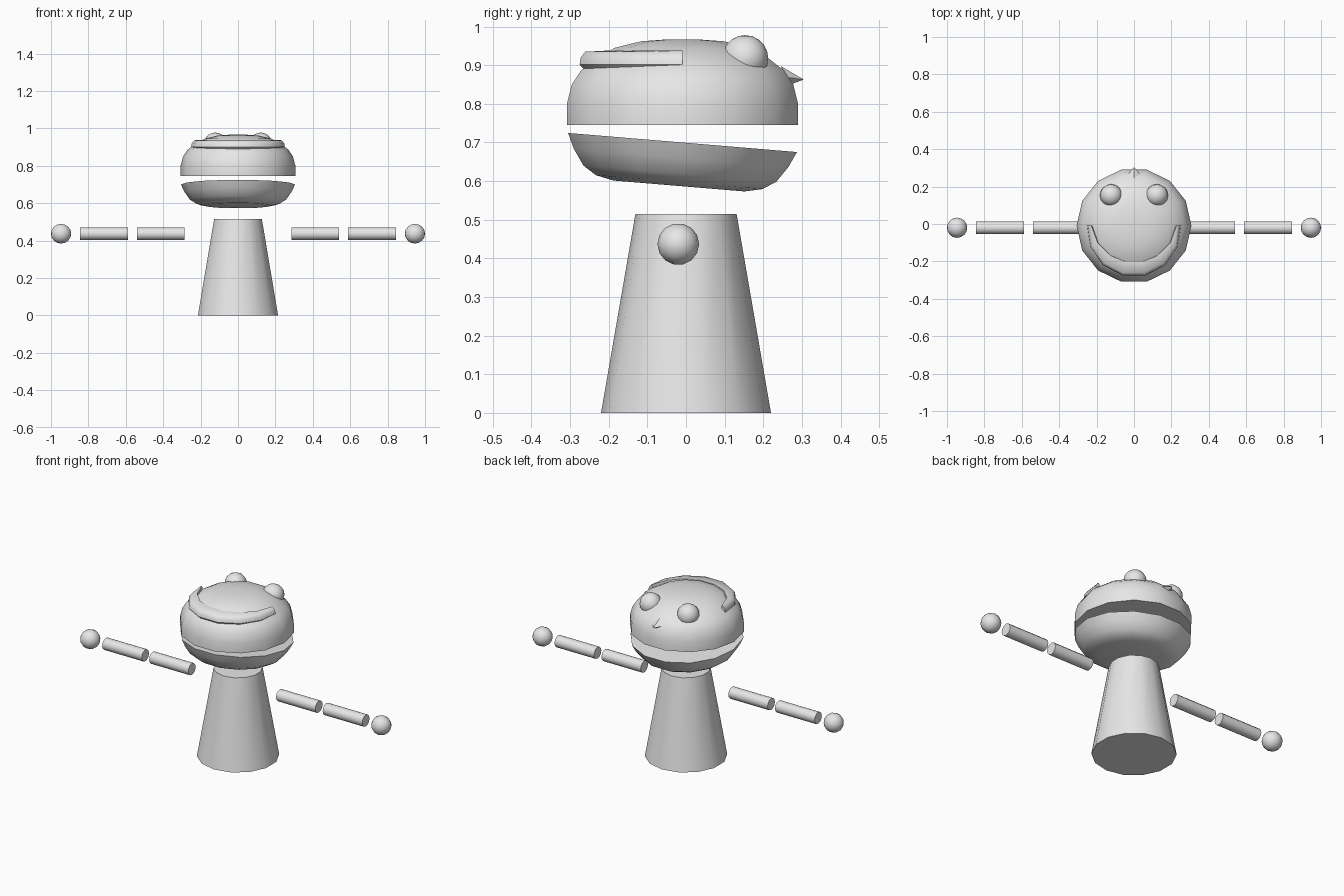
import bpy, bmesh, math
from mathutils import Matrix, Vector

if "Cube" in bpy.data.objects:
    bpy.data.objects.remove(bpy.data.objects["Cube"], do_unlink=True)

grey = bpy.data.materials.new("light grey")
grey.use_nodes = True
grey.diffuse_color = (0.8, 0.8, 0.8, 1)
grey.node_tree.nodes["Principled BSDF"].inputs["Base Color"].default_value = (0.8, 0.8, 0.8, 1)

SIDES = 14


def finish(name, bm, matrix=Matrix(), angle=45):
    """Turn a bmesh into a named, smooth shaded object."""
    bmesh.ops.recalc_face_normals(bm, faces=bm.faces)
    bmesh.ops.transform(bm, matrix=matrix, verts=bm.verts)
    mesh = bpy.data.meshes.new(name)
    bm.to_mesh(mesh)
    bm.free()
    mesh.materials.append(grey)
    obj = bpy.data.objects.new(name, mesh)
    bpy.context.collection.objects.link(obj)
    bpy.ops.object.select_all(action='DESELECT')
    obj.select_set(True)
    bpy.context.view_layer.objects.active = obj
    bpy.ops.object.shade_smooth_by_angle(angle=math.radians(angle))
    return obj


def loft(name, rings, closed=True, matrix=Matrix(), angle=45):
    """Bridge equal rings of points and cap both ends."""
    bm = bmesh.new()
    rows = [[bm.verts.new(p) for p in ring] for ring in rings]
    n = len(rows[0])
    for a, b in zip(rows, rows[1:]):
        for i in range(n):
            j = (i + 1) % n
            bm.faces.new((a[i], a[j], b[j], b[i]))
    bm.faces.new(rows[0])
    bm.faces.new(rows[-1])
    return finish(name, bm, matrix, angle)


def turned(name, profile, matrix=Matrix(), sides=SIDES, start=0.0, angle=45):
    """Revolve (radius, height) points around z."""
    rings = []
    for r, z in profile:
        ring = []
        for i in range(sides):
            a = start + 2 * math.pi * i / sides
            ring.append((r * math.cos(a), r * math.sin(a), z))
        rings.append(ring)
    return loft(name, rings, matrix=matrix, angle=angle)


def ball(name, centre, radius, segments, rings, turn=Matrix()):
    bm = bmesh.new()
    bmesh.ops.create_uvsphere(bm, u_segments=segments, v_segments=rings, radius=radius)
    return finish(name, bm, Matrix.Translation(centre) @ turn, 60)


# Tapered body, with corners pointing front and back
turned("body", [(0.22, 0), (0.131, 0.515)], start=math.pi / 2)

# Upper head dome and tilted lower jaw
HEAD_Y = -0.009
turned("upper_head",
       [(0.307, 0.745), (0.307, 0.80), (0.294, 0.85), (0.270, 0.886),
        (0.228, 0.918), (0.18, 0.945), (0.11, 0.962), (0.04, 0.967)],
       Matrix.Translation((0, HEAD_Y, 0)))
tilt = Matrix.Rotation(-math.atan(0.05 / 0.6), 4, 'X')
turned("lower_jaw",
       [(0.305, 0), (0.286, -0.04), (0.257, -0.081), (0.222, -0.103), (0.175, -0.113)],
       Matrix.Translation((0, HEAD_Y, 0.70)) @ tilt)

# Raised horseshoe band around one half of the head top
rings = []
for i in range(SIDES // 2 + 1):
    a = math.pi + 2 * math.pi * i / SIDES
    wide = -math.sin(a)
    outer = 0.250 + 0.024 * wide
    inner = 0.228 - 0.030 * wide
    section = [(outer - 0.03, 0.87), (outer, 0.902), (outer - 0.003, 0.92),
               (outer - 0.015, 0.935), (inner, 0.938), (inner - 0.01, 0.90)]
    rings.append([(r * math.cos(a), r * math.sin(a) + HEAD_Y, z) for r, z in section])
loft("head_band", rings, angle=50)

# Small pointed nose
bm = bmesh.new()
base = [bm.verts.new(p) for p in
        ((0, 0.245, 0.898), (0.032, 0.265, 0.868), (0, 0.27, 0.85), (-0.032, 0.265, 0.868))]
tip = bm.verts.new((0, 0.305, 0.863))
bm.faces.new(base)
for i in range(4):
    bm.faces.new((base[i], base[(i + 1) % 4], tip))
finish("nose", bm, angle=30)

# Eyes, arm segments and hands on both sides
ARM_Y, ARM_Z = -0.02, 0.437
for side, s in (("left", 1), ("right", -1)):
    ball(side + "_eye", (s * 0.122, 0.153, 0.918), 0.06, 16, 10)
    along = Matrix.Rotation(s * math.pi / 2, 4, 'Y')
    arm = Matrix.Translation((0, ARM_Y, ARM_Z)) @ along
    for part, x0, x1 in (("upper_arm", 0.285, 0.540), ("forearm", 0.588, 0.845)):
        turned(side + "_" + part, [(0.034, x0), (0.034, x1)], arm, sides=12)
    ball(side + "_hand", (s * 0.946, ARM_Y, ARM_Z), 0.054, 14, 8, along)
